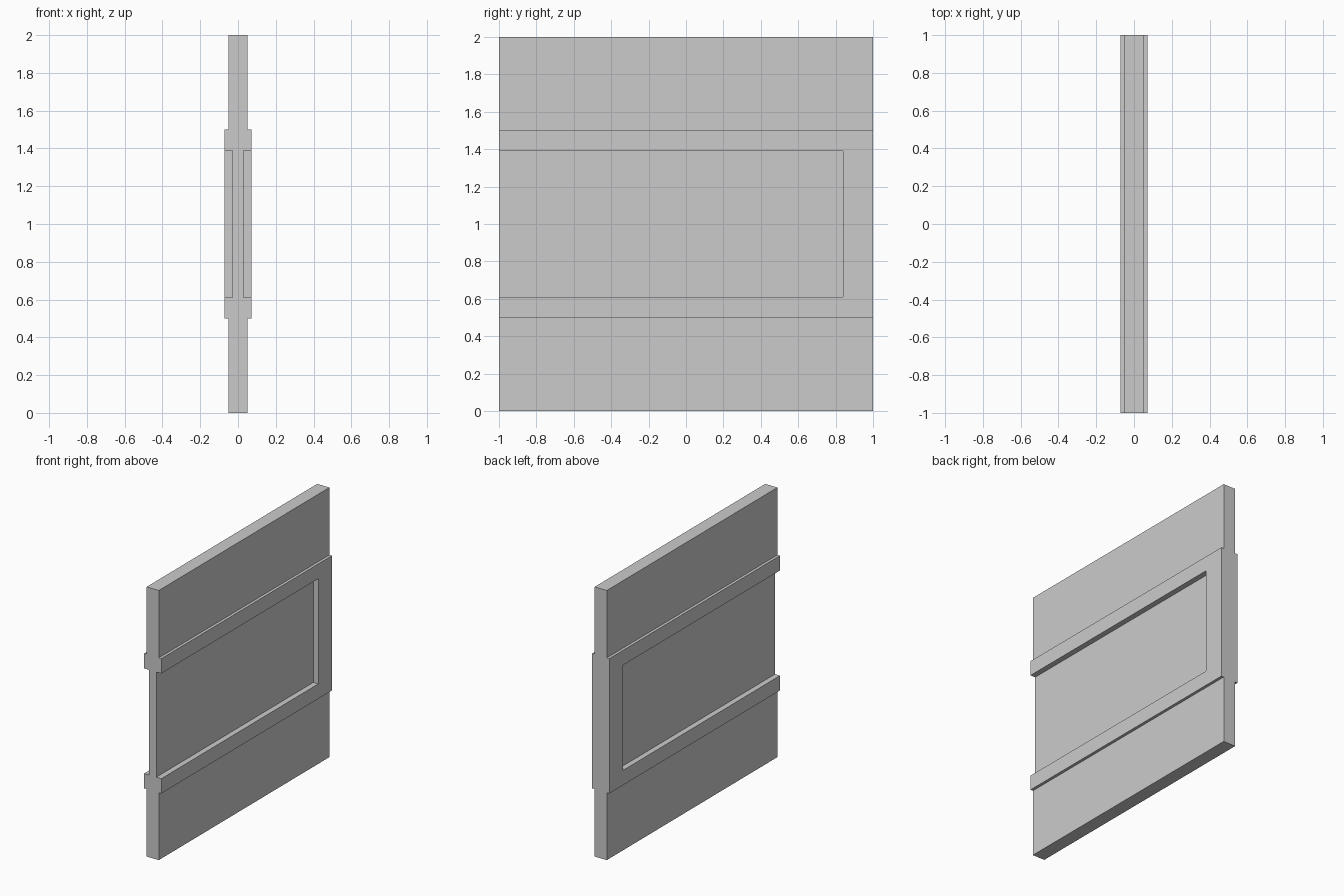
import bpy
import bmesh

cube = bpy.data.objects.get("Cube")
if cube:
    bpy.data.objects.remove(cube, do_unlink=True)

WALL, BAND, RECESS = 0.05, 0.071, 0.03   # half thicknesses

grey = bpy.data.materials.new("light_grey")
grey.use_nodes = True
colour = (0.6, 0.6, 0.6, 1)
grey.diffuse_color = colour
grey.node_tree.nodes["Principled BSDF"].inputs["Base Color"].default_value = colour


def extrude_profile(name, profile, y0, y1):
    """Extrude an (x, z) outline along y into a solid."""
    bm = bmesh.new()
    face = bm.faces.new([bm.verts.new((x, y0, z)) for x, z in profile])
    result = bmesh.ops.extrude_face_region(bm, geom=[face])
    verts = [v for v in result["geom"] if isinstance(v, bmesh.types.BMVert)]
    bmesh.ops.translate(bm, verts=verts, vec=(0, y1 - y0, 0))
    bmesh.ops.recalc_face_normals(bm, faces=bm.faces)
    mesh = bpy.data.meshes.new(name)
    bm.to_mesh(mesh)
    bm.free()
    mesh.materials.append(grey)
    obj = bpy.data.objects.new(name, mesh)
    bpy.context.collection.objects.link(obj)
    return obj


# Wall slab with a raised middle band on both sides
half = [(WALL, 0), (WALL, 0.5), (BAND, 0.5), (BAND, 1.5), (WALL, 1.5), (WALL, 2)]
panel = extrude_profile("wall_panel", half + [(-x, z) for x, z in reversed(half)], -1, 1)

# Sunken field in each side, open at the front end
for side in (-1, 1):
    a, b = side * RECESS, side * 0.2
    cutter = extrude_profile("recess_cutter", [(a, 0.61), (b, 0.61), (b, 1.39), (a, 1.39)], -1.2, 0.84)
    cutter.hide_render = True
    mod = panel.modifiers.new("recess", "BOOLEAN")
    mod.operation = "DIFFERENCE"
    mod.solver = "EXACT"
    mod.object = cutter
    bpy.context.view_layer.objects.active = panel
    bpy.ops.object.modifier_apply(modifier=mod.name)
    bpy.data.objects.remove(cutter, do_unlink=True)
